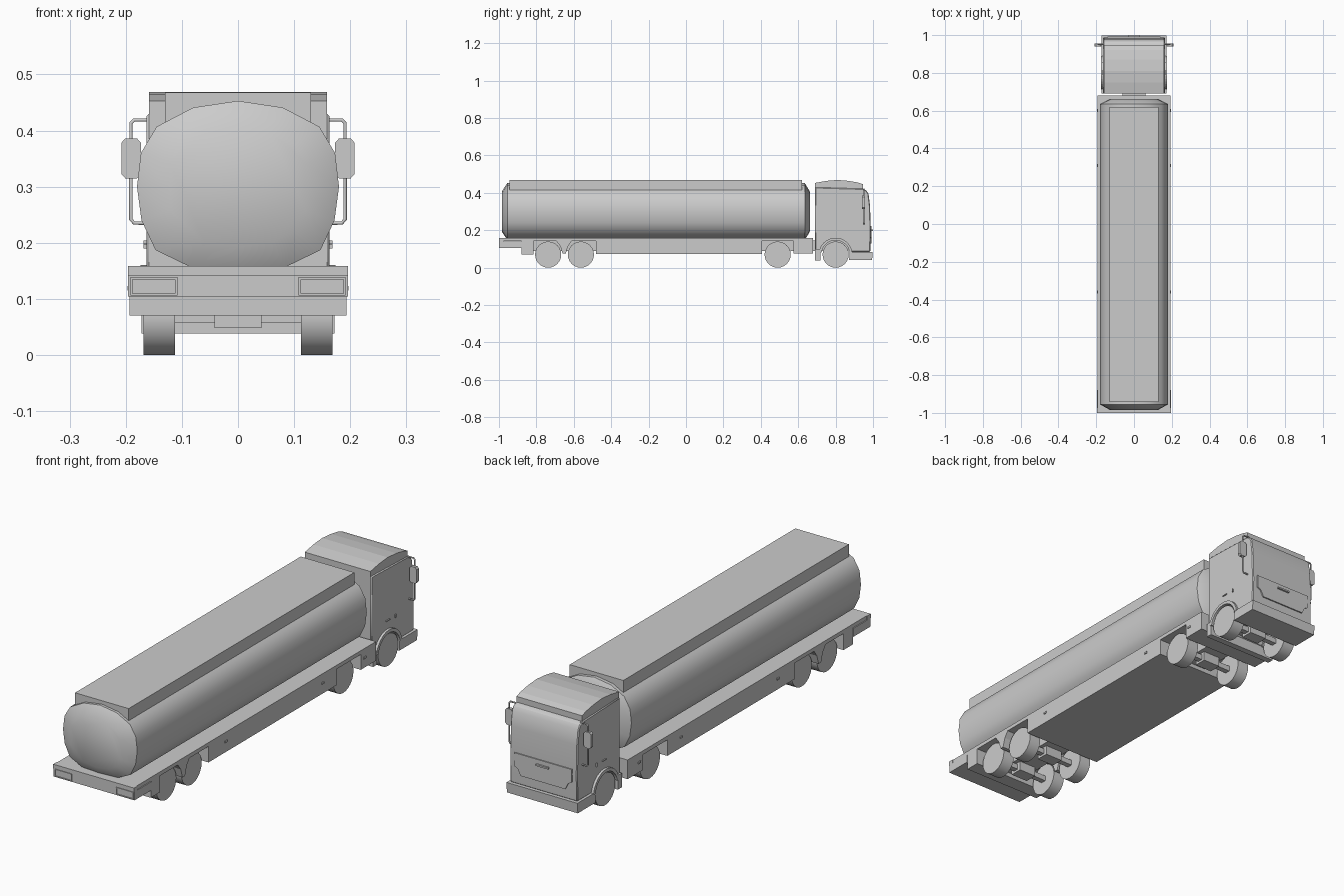
import bpy, bmesh, math
from mathutils import Vector

if "Cube" in bpy.data.objects:
    bpy.data.objects.remove(bpy.data.objects["Cube"])


def make(name, bm):
    bmesh.ops.recalc_face_normals(bm, faces=bm.faces)
    me = bpy.data.meshes.new(name)
    bm.to_mesh(me)
    bm.free()
    ob = bpy.data.objects.new(name, me)
    bpy.context.collection.objects.link(ob)
    return ob


def smooth(ob, deg=40):
    bpy.ops.object.select_all(action='DESELECT')
    ob.select_set(True)
    bpy.context.view_layer.objects.active = ob
    bpy.ops.object.shade_smooth_by_angle(angle=math.radians(deg))


def prism(name, pts, axis, lo, hi):
    """Extrude a profile: (y, z) points along x, or (x, z) points along y."""
    put = (lambda a, b, t: (t, a, b)) if axis == 'x' else (lambda a, b, t: (a, t, b))
    bm = bmesh.new()
    face = bm.faces.new([bm.verts.new(put(a, b, lo)) for a, b in pts])
    ext = bmesh.ops.extrude_face_region(bm, geom=[face])
    move = Vector(put(0, 0, hi - lo))
    bmesh.ops.translate(bm, vec=move, verts=[v for v in ext['geom'] if isinstance(v, bmesh.types.BMVert)])
    return make(name, bm)


def box(name, x0, x1, y0, y1, z0, z1):
    return prism(name, [(y0, z0), (y1, z0), (y1, z1), (y0, z1)], 'x', x0, x1)


def cylinder(name, r, x0, x1, y, z, n=24):
    pts = [(y + r * math.cos(2 * math.pi * i / n), z + r * math.sin(2 * math.pi * i / n)) for i in range(n)]
    ob = prism(name, pts, 'x', x0, x1)
    smooth(ob)
    return ob


def arc(y, z, r, a0, a1, n):
    return [(y + r * math.cos(math.radians(a0 + (a1 - a0) * i / n)),
             z + r * math.sin(math.radians(a0 + (a1 - a0) * i / n))) for i in range(n + 1)]


# tank barrel with bevelled ends
half = [(0, .153), (.08, .141), (.145, .107), (.173, .06), (.18, 0), (.172, -.06), (.147, -.113), (.085, -.143), (0, -.153)]
section = half + [(-x, z) for x, z in half[-2:0:-1]]
bm = bmesh.new()
rings = [[bm.verts.new((x * s, y, .30 + z * s)) for x, z in section]
         for y, s in [(-.985, .7), (-.955, 1), (.635, 1), (.662, .7)]]
n = len(section)
for a, b in zip(rings, rings[1:]):
    for i in range(n):
        bm.faces.new([a[i], a[(i + 1) % n], b[(i + 1) % n], b[i]])
bm.faces.new(rings[0])
bm.faces.new(rings[-1])
smooth(make('tank', bm))
box('tank_walkway', -.13, .13, -.943, .62, .40, .468)

# deck and underbody blocks
W = .193
box('deck', -W, W, -.99, .68, .142, .159)
box('rear_top_rail', -.196, .196, -1, -.975, .141, .159)
box('rear_bar', -.196, .196, -.997, -.88, .104, .141)
box('rear_block', -W, W, -.88, -.815, .07, .145)
box('middle_skirt', -W, W, -.48, .405, .072, .145)
box('front_block', -W, W, .575, .68, .075, .145)
box('chassis_rail', -.06, .06, -.88, .87, .09, .145)
for s, side in ((-1, 'left'), (1, 'right')):
    # framed rear lights
    a, b = sorted((s * .108, s * .192))
    box(side + '_light_frame_top', a, b, -1, -.99, .135, .139)
    box(side + '_light_frame_bottom', a, b, -1, -.99, .106, .110)
    for x in (a, b - .004):
        box(side + '_light_frame_side', x, x + .004, -1, -.99, .110, .135)
    # fender wedge between the two rear wheels
    a, b = sorted((s * .11, s * W))
    prism(side + '_fender_wedge', [(-.695, .145), (-.672, .115), (-.66, .075), (-.643, .075), (-.631, .115), (-.61, .145)], 'x', a, b)
    # side markers
    for y in (.60, .31, -.36):
        a, b = sorted((s * .19, s * .197))
        box(side + '_marker', a, b, y - .008, y + .008, .115, .123)

# wheels and axles
for y in (-.737, -.562, .49, .80):
    cylinder('wheel_left', .07, -.168, -.112, y, .07)
    cylinder('wheel_right', .07, .112, .168, y, .07)
    box('axle', -.115, .115, y - .012, y + .012, .058, .082)
    box('axle_hub', -.042, .042, y - .028, y + .028, .048, .092)

# cab body with wheel arch, then the raised roof
arch = arc(.80, .07, .08, 10, 170, 14)
body = [(.985, .084), (.988, .20), (.984, .33), (.976, .395), (.965, .412), (.945, .422), (.69, .43), (.69, .084)]
cab = prism('cab_body', body + arch[::-1], 'x', -.163, .163)
bev = cab.modifiers.new('bevel', 'BEVEL')
bev.width = .004
bev.limit_method = 'ANGLE'
bev.angle_limit = math.radians(60)
smooth(cab, 30)
prism('cab_roof', [(.69, .42), (.69, .453), (.75, .464), (.81, .469), (.87, .464), (.92, .455), (.947, .446), (.947, .415)],
      'x', -.159, .159)

# bumper and lower cab
prism('bumper', [(.872, .04), (.995, .04), (.998, .085), (.875, .085)], 'x', -.172, .172)
box('rear_cab_step', -.172, .172, .69, .718, .038, .10)
for s, side in ((-1, 'left'), (1, 'right')):
    a, b = sorted((s * .11, s * .174))
    prism(side + '_wheel_arch', arc(.80, .07, .09, 8, 172, 16) + arc(.80, .07, .076, 172, 8, 16), 'x', a, b)
    # door handle and small side fittings
    a, b = sorted((s * .16, s * .168))
    box(side + '_door_handle', a, b, .79, .815, .196, .20)
    box(side + '_door_latch', a, b, .852, .858, .19, .204)
    # mirror arm and mirror
    cu = bpy.data.curves.new(side + '_mirror_arm', 'CURVE')
    cu.dimensions = '3D'
    cu.bevel_depth = .0035
    cu.bevel_resolution = 1
    path = [(.155, .419), (.185, .419), (.191, .413), (.191, .242), (.185, .235), (.155, .235)]
    sp = cu.splines.new('POLY')
    sp.points.add(len(path) - 1)
    for p, (x, z) in zip(sp.points, path):
        p.co = (s * x, .952, z, 1)
    bpy.context.collection.objects.link(bpy.data.objects.new(side + '_mirror_arm', cu))
    shape = [(.173, .323), (.18, .315), (.201, .315), (.208, .323), (.208, .378), (.201, .386), (.18, .386), (.173, .378)]
    prism(side + '_mirror', [(s * x, z) for x, z in shape], 'y', .940, .956)

# front grille panel and its handle
prism('grille_panel', [(-.14, .222), (.14, .222), (.14, .165), (.122, .155), (.108, .128), (-.108, .128), (-.122, .155), (-.14, .165)],
      'y', .98, .992)
box('grille_handle', -.03, .03, .985, 1.0, .196, .203)
